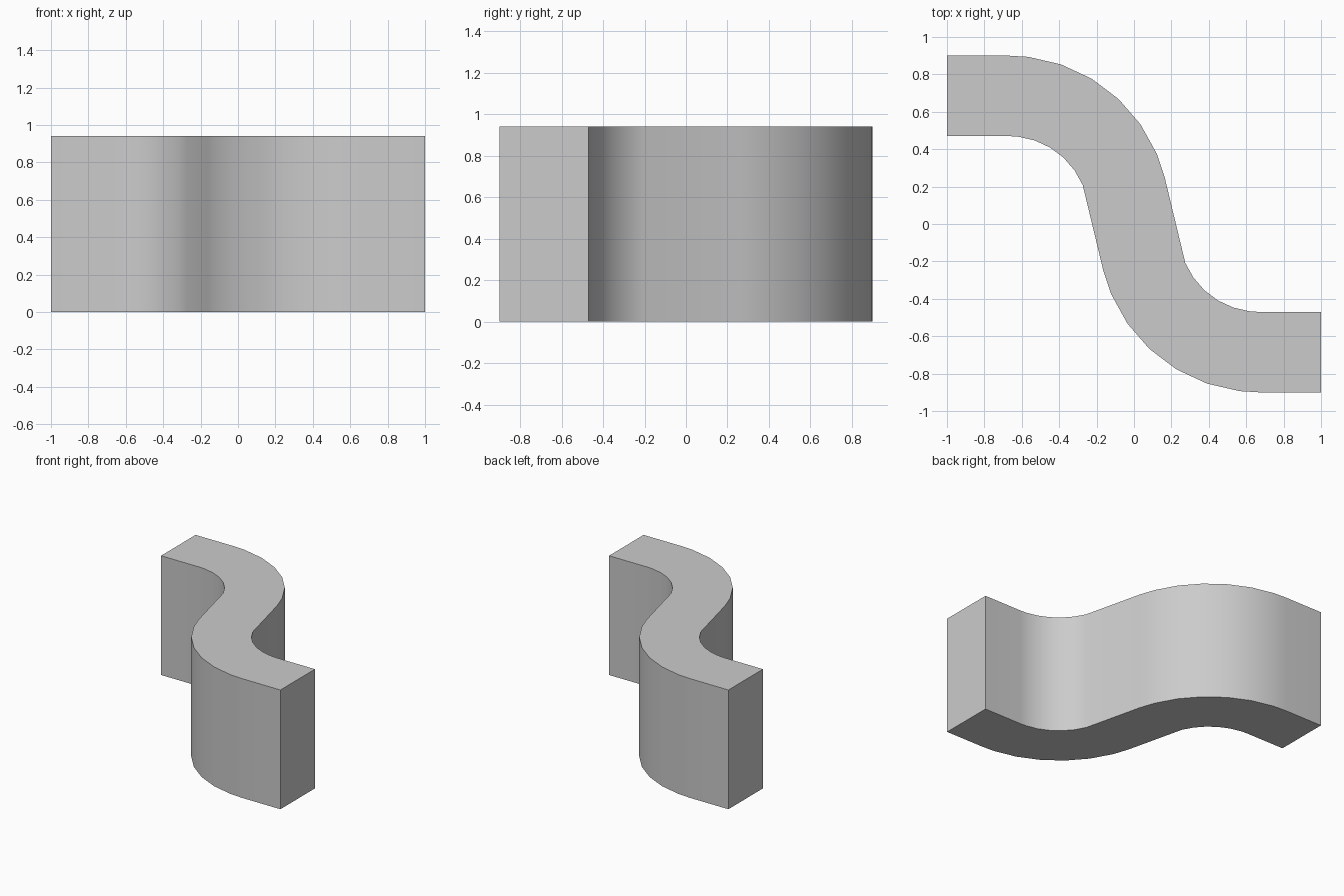
import bpy, bmesh, math

if "Cube" in bpy.data.objects:
    bpy.data.objects.remove(bpy.data.objects["Cube"])

HEIGHT = 0.94
CX, CY = -0.67, 0.04       # centre of the upper-left bend
R_OUT, R_IN = 0.86, 0.43
ANGLES = (83, 71, 59, 47, 35, 23, 14.5)


def bend(cx, cy, radius, angles):
    return [(cx + radius * math.cos(math.radians(a)),
             cy + radius * math.sin(math.radians(a))) for a in angles]


# One long edge of the S: outer bend, then inner bend of the opposite curve
edge = [(-1, CY + R_OUT), (CX, CY + R_OUT)]
edge += bend(CX, CY, R_OUT, ANGLES)
edge += bend(-CX, -CY, -R_IN, ANGLES[-2::-1])
edge += [(-CX, -CY - R_IN), (1, -CY - R_IN)]

# The other long edge is the same one turned half way round
outline = edge + [(-x, -y) for x, y in edge]

# Extrude the outline into a solid block
bm = bmesh.new()
base = bm.faces.new([bm.verts.new((x, y, 0)) for x, y in outline])
top = bmesh.ops.extrude_face_region(bm, geom=[base], use_keep_orig=True)["geom"]
bmesh.ops.translate(bm, vec=(0, 0, HEIGHT),
                    verts=[g for g in top if isinstance(g, bmesh.types.BMVert)])
bmesh.ops.recalc_face_normals(bm, faces=bm.faces)
mesh = bpy.data.meshes.new("s_curved_block")
bm.to_mesh(mesh)
bm.free()

block = bpy.data.objects.new("s_curved_block", mesh)
bpy.context.collection.objects.link(block)
grey = bpy.data.materials.new("light grey")
grey.diffuse_color = (0.6, 0.6, 0.6, 1)
grey.use_nodes = True
grey.node_tree.nodes["Principled BSDF"].inputs["Base Color"].default_value = grey.diffuse_color
mesh.materials.append(grey)

# Smooth curved walls, sharp corners
bpy.context.view_layer.objects.active = block
block.select_set(True)
bpy.ops.object.shade_smooth_by_angle(angle=math.radians(30))
